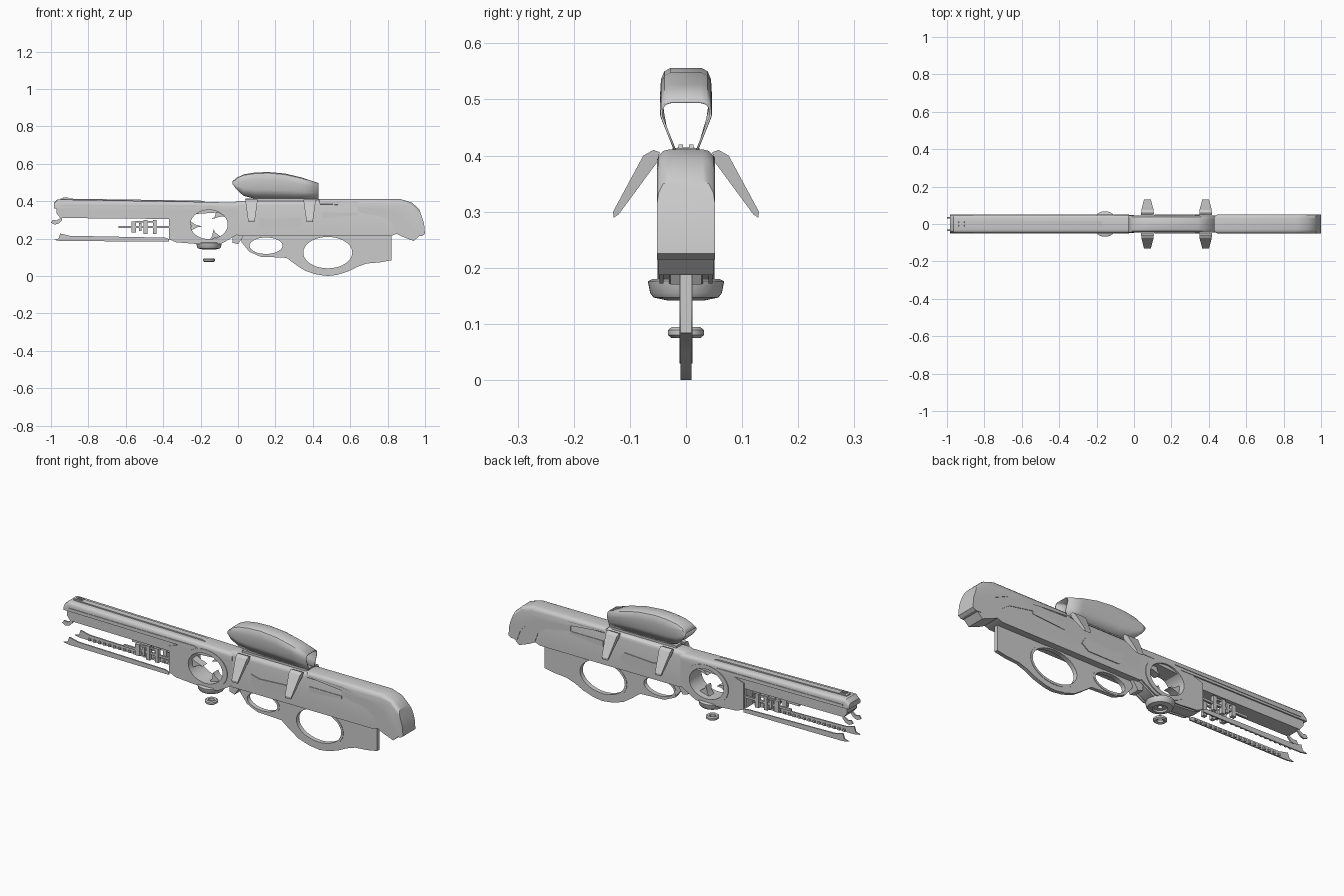
import bpy, bmesh, math
from mathutils import Vector

cube = bpy.data.objects.get("Cube")
if cube:
    bpy.data.objects.remove(cube, do_unlink=True)

gray = bpy.data.materials.new("plain gray")
gray.use_nodes = True
gray.diffuse_color = (0.6, 0.6, 0.6, 1)
gray.node_tree.nodes["Principled BSDF"].inputs["Base Color"].default_value = (0.6, 0.6, 0.6, 1)
parts = []


def finish(name, bm, solid=True):
    if solid:
        bmesh.ops.recalc_face_normals(bm, faces=bm.faces[:])
    mesh = bpy.data.meshes.new(name)
    bm.to_mesh(mesh)
    bm.free()
    mesh.materials.append(gray)
    obj = bpy.data.objects.new(name, mesh)
    bpy.context.scene.collection.objects.link(obj)
    parts.append(obj)
    return obj


def ellipse(cx, cz, rx, rz, n=40):
    return [(cx + rx * math.cos(math.tau * i / n), cz + rz * math.sin(math.tau * i / n))
            for i in range(n)]


def plate(name, outline, y0, y1, holes=(), round_top=None):
    """Side profile extruded across y, with holes or rounded upper edges."""
    bm = bmesh.new()
    edges = []
    for loop in (outline, *holes):
        vs = [bm.verts.new((x, y0, z)) for x, z in loop]
        if holes:
            edges += [bm.edges.new((vs[i - 1], vs[i])) for i in range(len(vs))]
        else:
            bm.faces.new(vs)
    if holes:
        bmesh.ops.triangle_fill(bm, use_beauty=True, edges=edges)
    out = bmesh.ops.extrude_face_region(bm, geom=bm.faces[:])["geom"]
    bmesh.ops.translate(bm, vec=(0, y1 - y0, 0),
                        verts=[g for g in out if isinstance(g, bmesh.types.BMVert)])
    bmesh.ops.recalc_face_normals(bm, faces=bm.faces[:])
    if round_top:
        size, zmin = round_top
        rim = [e for e in bm.edges
               if abs(e.verts[0].co.y - e.verts[1].co.y) < 1e-5
               and min(v.co.z for v in e.verts) > zmin]
        bmesh.ops.bevel(bm, geom=rim, offset=size, segments=3, profile=0.5, affect='EDGES')
    return finish(name, bm)


def pair(name, outline, inner, outer, holes=()):
    plate("right_" + name, outline, -outer, -inner, holes)
    plate("left_" + name, outline, inner, outer, holes)


def box(name, x0, x1, y0, y1, z0, z1):
    return plate(name, [(x0, z0), (x1, z0), (x1, z1), (x0, z1)], y0, y1)


def lathe(name, cx, profile, n=40):
    """Closed (radius, z) profile turned about a vertical axis."""
    bm = bmesh.new()
    rows = [[bm.verts.new((cx + r * math.cos(math.tau * i / n), r * math.sin(math.tau * i / n), z))
             for r, z in profile] for i in range(n)]
    m = len(profile)
    for i in range(n):
        for j in range(m):
            bm.faces.new((rows[i - 1][j - 1], rows[i - 1][j], rows[i][j], rows[i][j - 1]))
    return finish(name, bm)


# Main body and rear cover
plate("main_body", [(-.03, .24), (0, .215), (.82, .215), (.86, .23), (.86, .41), (.43, .41),
                    (.41, .402), (0, .402), (-.03, .39)], -.046, .046, round_top=(.022, .38))
plate("rear_cover", [(.43, .375), (.64, .37), (.8, .355), (.88, .32), (.93, .27), (.95, .215),
                     (.985, .215), (1, .225), (.995, .28), (.97, .355), (.93, .392), (.87, .411),
                     (.43, .411)], -.052, .052, round_top=(.022, .34))
plate("butt_pad", [(.64, .34), (.78, .315), (.83, .28), (.85, .225), (.88, .21), (.94, .187),
                   (.97, .215), (.97, .3), (.92, .36), (.86, .38), (.64, .38)], -.049, .049)
pair("port_panel", [(.11, .315), (.16, .302), (.33, .312), (.35, .28), (.31, .25), (.13, .25),
                    (.11, .265)], .045, .05)
pair("body_strip", [(.45, .31), (.64, .325), (.64, .34), (.45, .34)], .045, .049)
plate("front_wedge", [(-.03, .178), (0, .17), (.03, .215), (.03, .25), (-.03, .25)], -.028, .028)

# Thin stock with two finger openings
grip_holes = [(.15, .162, .092, .048), (.48, .125, .135, .088)]
plate("stock", [(.01, .23), (.02, .18), (.06, .13), (.12, .103), (.2, .1), (.26, .097), (.31, .06),
                (.36, .027), (.42, .008), (.48, 0), (.53, .006), (.59, .025), (.64, .05),
                (.69, .067), (.76, .073), (.82, .084), (.82, .23)], -.01, .01,
      [ellipse(*h) for h in grip_holes])
for side, (cx, cz, rx, rz) in zip(("front", "rear"), grip_holes):
    plate(side + "_grip_rim", ellipse(cx, cz, rx + .008, rz + .008), -.012, .012,
          [ellipse(cx, cz, rx - .004, rz - .004)])

# Barrel
plate("barrel_cover", [(-.985, .362), (-.985, .39), (-.965, .409), (-.18, .396), (0, .392),
                       (0, .355), (-.28, .355)], -.049, .049, round_top=(.018, .38))
plate("barrel_lower", [(-.97, .335), (-.95, .31), (-.37, .305), (-.25, .33), (-.1, .34),
                       (-.1, .37), (-.97, .37)], -.042, .042)
plate("top_rail", [(-.95, .4), (-.95, .414), (-.2, .403), (-.17, .395)], -.015, .015)
pair("front_sight", [(-.94, .405), (-.935, .42), (-.91, .42), (-.9, .405)], .005, .013)
pair("barrel_strip", [(-.95, .372), (-.95, .38), (-.22, .376), (-.2, .368)], .046, .052)
pair("muzzle_hook", [(-1, .285), (-.99, .3), (-.97, .297), (-.94, .315), (-.94, .3), (-.96, .28),
                     (-.98, .275)], .03, .038)

# Lower rails with teeth
pair("lower_rail", [(-.985, .193), (-.96, .2), (-.95, .227), (-.9, .215), (-.39, .205),
                    (-.37, .197), (-.37, .184), (-.95, .187)], .044, .051)
for i in range(18):
    x = -.9 + i * .029
    pair("rail_tooth", [(x, .188), (x + .012, .188), (x + .012, .2), (x, .2)], .036, .045)

# Mechanism in the window
pair("mechanism_rod", [(-.64, .256), (-.36, .256), (-.36, .267), (-.64, .267)], .03, .04)
for x0, x1, h in ((-.57, -.545, .03), (-.53, -.515, .022), (-.505, -.485, .037), (-.455, -.435, .037)):
    pair("mechanism_block", [(x0, .262 - h), (x1, .262 - h), (x1, .262 + h), (x0, .262 + h)], .025, .044)
pair("mechanism_bar", [(-.55, .285), (-.44, .285), (-.44, .293), (-.55, .293)], .03, .04)

# Ring housing
block = [(-.37, .197), (-.37, .335), (-.28, .365), (0, .365), (0, .225), (-.04, .2), (-.09, .172),
         (-.23, .172), (-.33, .18)]
bore = ellipse(-.155, .275, .108, .083)
plate("housing_core", block, -.03, .03, [bore])
pair("housing_side", block, .04, .047, [bore])
plate("ring", ellipse(-.155, .275, .127, .099), -.051, .051, [ellipse(-.155, .275, .1, .078)])
for angle in (50, 185, 290):
    a = math.radians(angle)
    claw = []
    for t, k in ((-.3, 1.02), (-.12, .78), (.1, .5), (.3, .42), (.2, .65), (.3, 1.02)):
        claw.append((-.155 + .1 * k * math.cos(a + t), .275 + .078 * k * math.sin(a + t)))
    plate("ring_claw", claw, -.02, .02)

# Discs below the ring
lathe("lower_disc", -.155, [(.012, .15), (.03, .15), (.034, .142), (.058, .147), (.064, .155),
                            (.068, .176), (.06, .18), (.012, .18)])
lathe("loose_washer", -.155, [(.015, .078), (.026, .075), (.032, .08), (.032, .089),
                              (.026, .094), (.015, .092)])

# Arched sight hood
box("hood_base", .04, .42, -.024, .024, .395, .413)
bm = bmesh.new()
rows = []
for x, zb, zt in ((-.03, .493, .505), (-.01, .465, .524), (.03, .428, .543), (.09, .413, .553),
                  (.16, .411, .556), (.25, .41, .548), (.34, .41, .527), (.43, .41, .497)):
    half = []
    for f, k in ((0, 1), (.35, 1), (.7, 1), (.86, .97), (.96, .84), (1, .6)):
        z = zb + f * (zt - zb)
        half.append((k * min(.046, .022 + (z - .41) * .4), z))
    ring = [(-y, z) for y, z in half] + [(y, z) for y, z in reversed(half)]
    rows.append([bm.verts.new((x, y, z)) for y, z in ring])
for a, b in zip(rows, rows[1:]):
    for i in range(len(a) - 1):
        bm.faces.new((a[i], b[i], b[i + 1], a[i + 1]))
bm.normal_update()
if sum(f.normal.z for f in bm.faces) < 0:
    bmesh.ops.reverse_faces(bm, faces=bm.faces[:])
hood = finish("sight_hood", bm, solid=False)
shell = hood.modifiers.new("thickness", 'SOLIDIFY')
shell.thickness = .004
shell.offset = -1

# Splayed tapered side fins
fin = [(.047, .406), (.058, .41), (.076, .4), (.13, .3), (.129, .289), (.12, .295), (.05, .39)]
for cx, label in ((.072, "front"), (.383, "rear")):
    for s, side in ((1, "left"), (-1, "right")):
        bm = bmesh.new()
        ends = []
        for e in (-1, 1):
            ends.append([bm.verts.new((cx + e * (.017 + (z - .29) * .14), s * y, z)) for y, z in fin])
            bm.faces.new(ends[-1])
        for i in range(len(fin)):
            bm.faces.new((ends[0][i - 1], ends[0][i], ends[1][i], ends[1][i - 1]))
        finish(f"{label}_{side}_fin", bm)

# Smooth shading with sharp edges kept
bpy.ops.object.select_all(action='DESELECT')
for obj in parts:
    obj.select_set(True)
bpy.context.view_layer.objects.active = parts[0]
bpy.ops.object.shade_smooth_by_angle(angle=math.radians(30))
